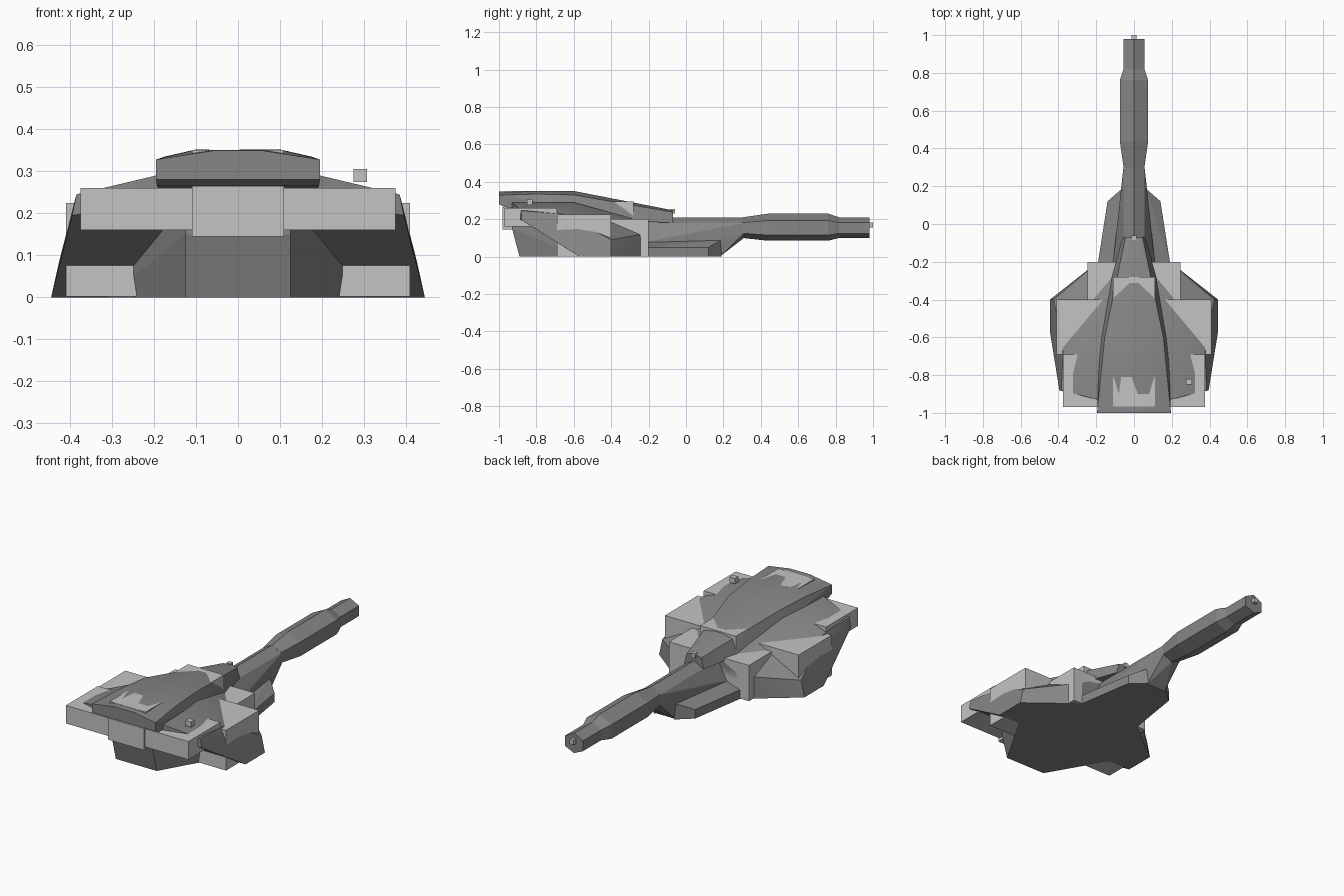
import bpy, bmesh, math

if "Cube" in bpy.data.objects:
    bpy.data.objects.remove(bpy.data.objects["Cube"], do_unlink=True)


def material(name, grey):
    m = bpy.data.materials.new(name)
    m.use_nodes = True
    col = (grey, grey, grey, 1)
    m.diffuse_color = col
    m.node_tree.nodes["Principled BSDF"].inputs["Base Color"].default_value = col
    return m


dark = material("dark grey armour", 0.24)
light = material("light grey box", 0.55)


def finish(name, bm, mat, smooth=0):
    bmesh.ops.recalc_face_normals(bm, faces=bm.faces)
    me = bpy.data.meshes.new(name)
    bm.to_mesh(me)
    bm.free()
    me.materials.append(mat)
    ob = bpy.data.objects.new(name, me)
    bpy.context.collection.objects.link(ob)
    if smooth:
        bpy.ops.object.select_all(action="DESELECT")
        ob.select_set(True)
        bpy.context.view_layer.objects.active = ob
        bpy.ops.object.shade_smooth_by_angle(angle=math.radians(smooth))
    return ob


def solid(name, points, mirror=True, smooth=0):
    """Convex armour block wrapped around its corner points."""
    bm = bmesh.new()
    for x, y, z in points:
        bm.verts.new((x, y, z))
        if mirror and x:
            bm.verts.new((-x, y, z))
    res = bmesh.ops.convex_hull(bm, input=bm.verts)
    loose = [v for v in bm.verts if not v.link_faces]
    bmesh.ops.delete(bm, geom=loose, context="VERTS")
    bmesh.ops.dissolve_limit(bm, angle_limit=0.02, verts=bm.verts, edges=bm.edges)
    return finish(name, bm, dark, smooth)


def box(name, xs, ys, zs, mat=light):
    bm = bmesh.new()
    bmesh.ops.create_cube(bm, size=1)
    for v in bm.verts:
        for i, (lo, hi) in enumerate((xs, ys, zs)):
            v.co[i] = hi if v.co[i] > 0 else lo
    return finish(name, bm, mat)


# Wide hull: sloped deck, leaning sides and undercut rear
solid("hull", [
    (0.195, -0.93, 0.29), (0.195, -0.6, 0.29), (0.195, -0.93, 0.226),
    (0.385, -0.88, 0.245), (0.395, -0.88, 0.195), (0.375, -0.66, 0.228),
    (0.425, -0.4, 0.09), (0.445, -0.57, 0), (0.445, -0.4, 0),
    (0.19, -0.2, 0.127), (0.19, -0.2, 0), (0.09, -0.2, 0.18),
], smooth=25)

# Keel under the rear
solid("rear_keel", [
    (0.125, -0.89, 0), (0.125, -0.93, 0.15), (0.125, -0.93, 0.25),
    (0.31, -0.57, 0), (0.31, -0.57, 0.15), (0.13, -0.9, 0.25),
])

# Tapering roof cap
solid("roof_cap", [
    (0.06, -1, 0.349), (0.195, -1, 0.328), (0.195, -1, 0.28),
    (0.193, -0.97, 0.265), (0.1, -0.8, 0.352), (0.175, -0.8, 0.335),
    (0.05, -0.6, 0.351), (0.155, -0.6, 0.33), (0.18, -0.6, 0.265),
    (0, -0.07, 0.248), (0.045, -0.07, 0.238), (0.06, -0.07, 0.18),
    (0.12, -0.28, 0.19),
], smooth=15)

# Spine carrying the gun
solid("gun_spine", [
    (0, -0.3, 0.21), (0.055, -0.3, 0.18), (0, 0.31, 0.21), (0.055, 0.31, 0.18),
    (0.055, 0.31, 0.125), (0, 0.31, 0.1), (0.06, 0.18, 0), (0.11, -0.2, 0.08),
    (0.11, -0.2, 0),
])

# Side sponsons beside the spine
for side, s in (("left", 1), ("right", -1)):
    solid(side + "_sponson", [(s * x, y, z) for x, y, z in (
        (0.19, -0.2, 0), (0.19, -0.2, 0.05), (0.14, 0.12, 0), (0.14, 0.12, 0.05),
        (0.06, 0.19, 0), (0.06, 0.19, 0.09), (0.1, -0.2, 0.08), (0.05, -0.2, 0))],
        mirror=False)

# Six-sided barrel with a thicker sleeve
slim = (0.055, 0.21, 0.182, 0.125, 0.1)
thick = (0.075, 0.23, 0.193, 0.115, 0.085)
bm = bmesh.new()
rings = []
for y, (w, top, high, low, bottom) in ((0.3, slim), (0.44, thick), (0.76, thick),
                                       (0.82, slim), (0.98, slim)):
    outline = ((0, top), (w, high), (w, low), (0, bottom), (-w, low), (-w, high))
    rings.append([bm.verts.new((x, y, z)) for x, z in outline])
for a, b in zip(rings, rings[1:]):
    for i in range(6):
        j = (i + 1) % 6
        bm.faces.new((a[i], a[j], b[j], b[i]))
bm.faces.new(rings[0])
bm.faces.new(rings[-1])
finish("barrel", bm, dark)

# Light boxes set through the hull
box("rear_box", (-0.375, 0.375), (-0.97, -0.69), (0.16, 0.26))
box("rear_centre_box", (-0.11, 0.11), (-0.98, -0.85), (0.145, 0.265))
box("middle_box", (-0.41, 0.41), (-0.69, -0.4), (0.002, 0.225))
box("forward_box", (-0.245, 0.245), (-0.42, -0.2), (0.002, 0.2))
box("hood_box", (-0.11, 0.11), (-0.5, -0.28), (0.2, 0.295))
box("roof_box", (-0.11, 0.11), (-0.965, -0.81), (0.3, 0.3505))

# Small fittings
box("deck_sensor", (0.275, 0.307), (-0.85, -0.82), (0.275, 0.305))
box("muzzle_sight", (-0.012, 0.012), (0.97, 1.0), (0.155, 0.182))
box("spine_sight", (-0.012, 0.012), (-0.085, -0.06), (0.23, 0.255))
